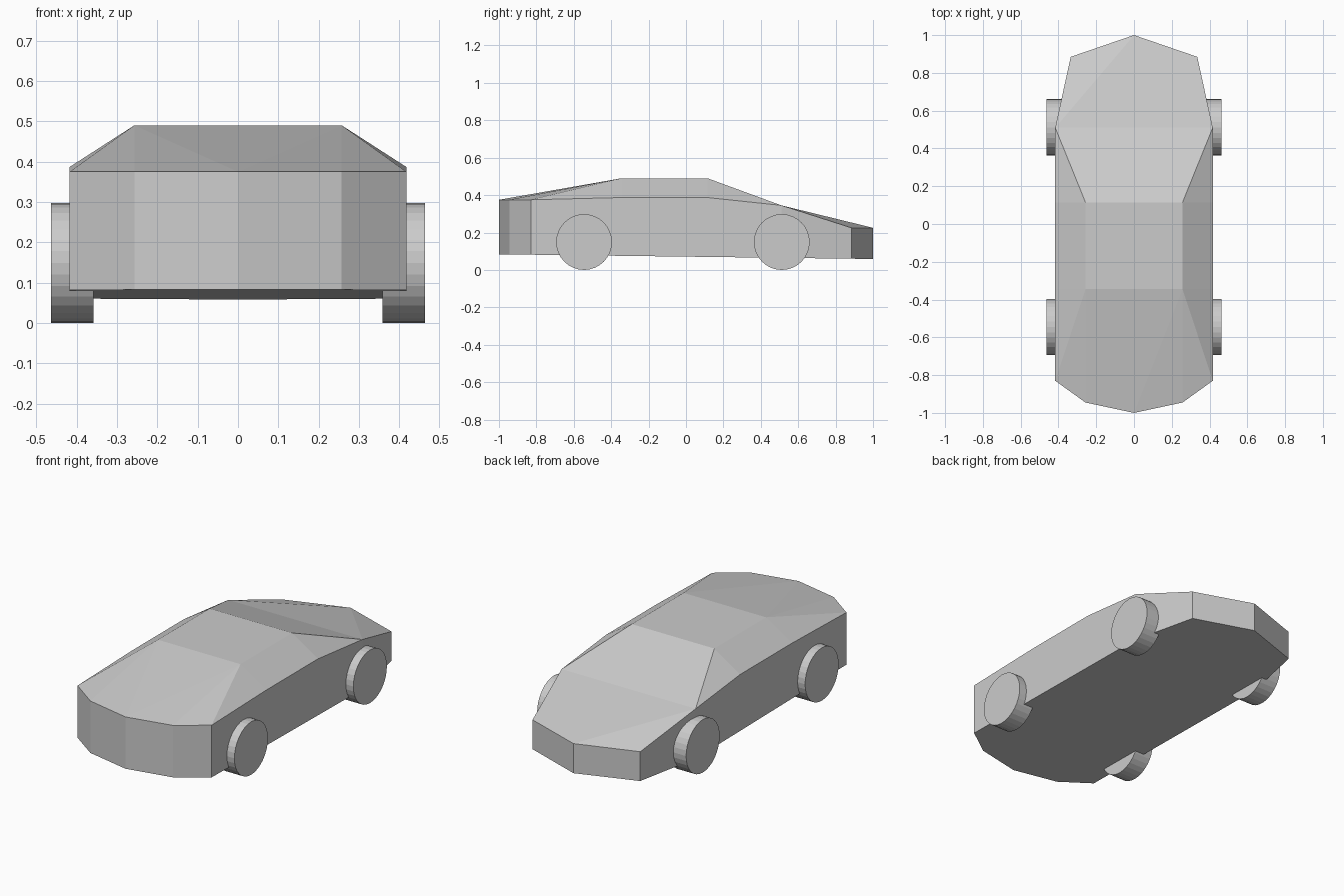
import bpy, bmesh, math

if "Cube" in bpy.data.objects:
    bpy.data.objects.remove(bpy.data.objects["Cube"])

# Half of the body: rim points from front centre round to tail centre
rim = [(0, -1, .375), (.257, -.945, .375), (.417, -.83, .375), (.417, -.345, .387),
       (.417, .115, .387), (.417, .51, .345), (.335, .885, .225), (0, 1, .225)]
# Roof corners, roof centre line, base of the rear window on the centre line
top = [(.257, -.345, .49), (.257, .115, .49), (0, -.345, .49), (0, .115, .49), (0, .51, .345)]
top_faces = [(0, 1, 8), (1, 2, 8), (2, 3, 8), (3, 4, 9, 8), (4, 5, 9), (10, 0, 8),
             (10, 8, 9, 11), (11, 9, 5, 12), (12, 5, 7), (5, 6, 7)]


def build_body():
    bm = bmesh.new()
    upper = [bm.verts.new(p) for p in rim + top]
    # Gently tilted floor under the rim
    floor = [bm.verts.new((x, y, .071 - .0125 * y)) for x, y, z in rim]
    for f in top_faces:
        bm.faces.new([upper[i] for i in f])
    for i in range(len(rim) - 1):
        bm.faces.new((floor[i], floor[i + 1], upper[i + 1], upper[i]))
    bm.faces.new(floor[::-1])
    # Mirror to the other side and weld the centre line
    bmesh.ops.mirror(bm, geom=bm.verts[:] + bm.edges[:] + bm.faces[:],
                     axis='X', merge_dist=.0005)
    bmesh.ops.remove_doubles(bm, verts=bm.verts[:], dist=.0005)
    bmesh.ops.recalc_face_normals(bm, faces=bm.faces[:])
    mesh = bpy.data.meshes.new("body")
    bm.to_mesh(mesh)
    bm.free()
    bpy.context.collection.objects.link(bpy.data.objects.new("body", mesh))


def add_wheel(name, x, y):
    bpy.ops.mesh.primitive_cylinder_add(vertices=32, radius=.149, depth=.105,
                                        location=(x, y, .149), rotation=(0, math.pi / 2, 0))
    bpy.context.object.name = name


build_body()

# Four wheels, set partly into the body sides
for end, y in (("front", -.545), ("rear", .512)):
    for side, s in (("left", -1), ("right", 1)):
        add_wheel(f"{end}_{side}_wheel", s * .411, y)
